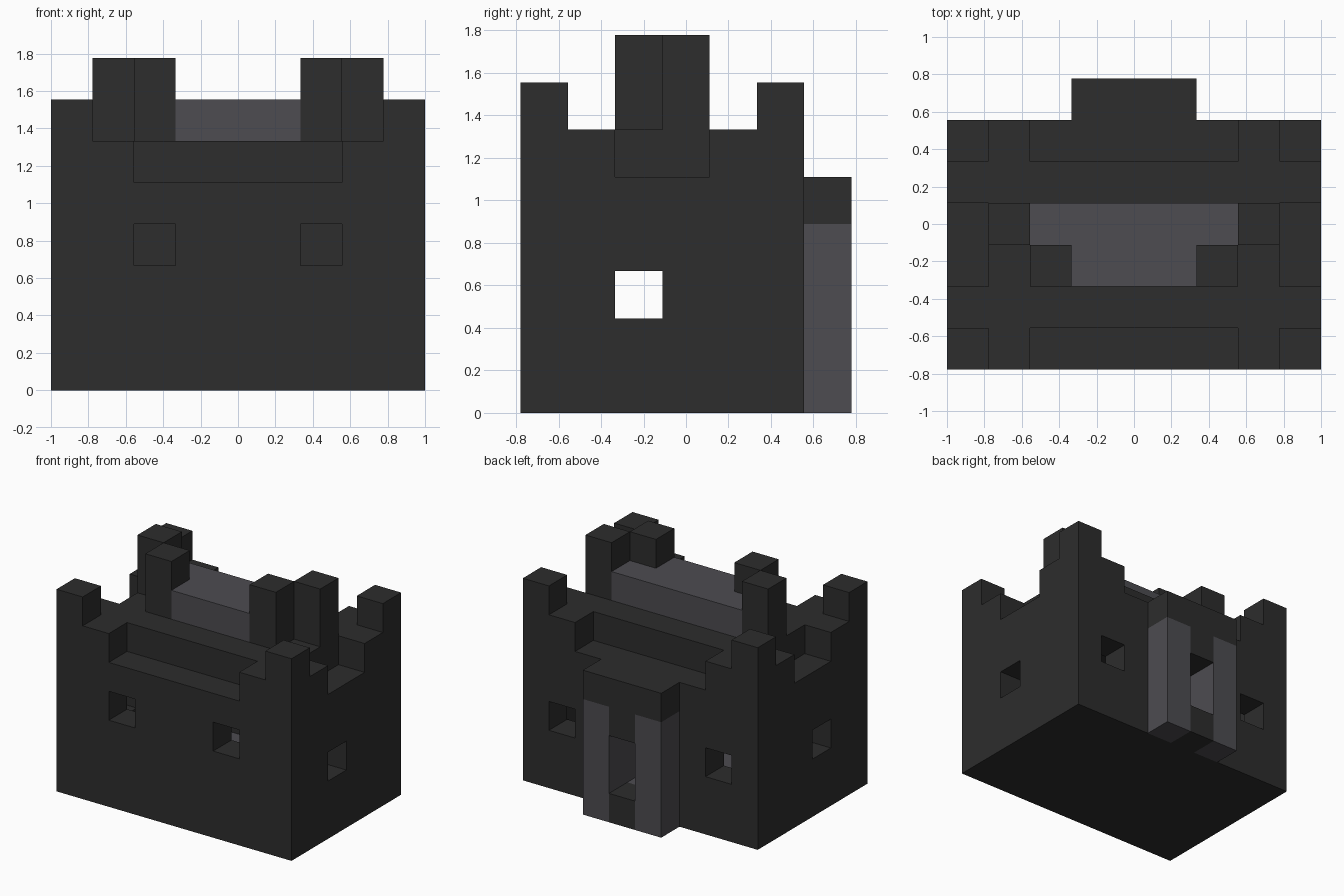
import bpy
import bmesh
from mathutils import Vector

CELL = 2 / 9                      # one building block
OFFSET = Vector((-4.5, -3.5, 0))  # centres the block grid

if "Cube" in bpy.data.objects:
    bpy.data.objects.remove(bpy.data.objects["Cube"], do_unlink=True)


def material(name, color):
    mat = bpy.data.materials.new(name)
    mat.use_nodes = True
    mat.diffuse_color = color
    mat.node_tree.nodes["Principled BSDF"].inputs["Base Color"].default_value = color
    return mat


DARK = material("dark stone", (0.026, 0.026, 0.026, 1))
GRAY = material("gray stone", (0.074, 0.072, 0.082, 1))


def prism(name, outline, z0, z1, mat):
    """Extrude a block-grid outline from z0 to z1."""
    bm = bmesh.new()
    face = bm.faces.new([bm.verts.new((Vector((x, y, z0)) + OFFSET) * CELL)
                         for x, y in outline])
    top = bmesh.ops.extrude_face_region(bm, geom=[face])["geom"]
    bmesh.ops.translate(bm, vec=(0, 0, (z1 - z0) * CELL),
                        verts=[v for v in top if isinstance(v, bmesh.types.BMVert)])
    bmesh.ops.recalc_face_normals(bm, faces=bm.faces)
    mesh = bpy.data.meshes.new(name)
    bm.to_mesh(mesh)
    bm.free()
    mesh.materials.append(mat)
    obj = bpy.data.objects.new(name, mesh)
    bpy.context.collection.objects.link(obj)
    return obj


def box(name, x, y, z, mat=DARK):
    corners = [(x[0], y[0]), (x[1], y[0]), (x[1], y[1]), (x[0], y[1])]
    return prism(name, corners, z[0], z[1], mat)


def mirrored(x):
    return (x, (9 - x[1], 9 - x[0]))


def cut(target, x, y, z):
    """Subtract a box from the target and discard the cutter."""
    cutter = box("cutter", x, y, z)
    cutter.hide_render = True
    mod = target.modifiers.new("cut", "BOOLEAN")
    mod.operation = "DIFFERENCE"
    mod.solver = "EXACT"
    mod.object = cutter
    bpy.context.view_layer.objects.active = target
    bpy.ops.object.modifier_apply(modifier=mod.name)
    bpy.data.objects.remove(cutter, do_unlink=True)


# Hollow main walls
walls = box("castle_walls", (0, 9), (0, 6), (0, 6))
cut(walls, (0.97, 8.03), (1, 5), (1, 4.9))

# Lowered parapet in the middle of each wall
cut(walls, (2, 7), (-1, 1), (5, 7))
cut(walls, (2, 7), (5, 7), (5, 7))
for x in mirrored((-1, 1)):
    cut(walls, x, (2, 4), (5, 7))

# Windows and doorway
for x in mirrored((2, 3)):
    cut(walls, x, (-1, 2), (3, 4))
for x in mirrored((1, 2)):
    cut(walls, x, (4, 7), (2, 3))
for x in mirrored((-1, 2)):
    cut(walls, x, (2, 3), (2, 3))
cut(walls, (4, 5), (4, 7), (1, 3))

# Gray floor and doorway reveals
walls.data.materials.append(GRAY)
for face in walls.data.polygons:
    c = face.center / CELL
    floor = face.normal.z > 0.9 and abs(c.z - 1) < 0.05
    reveal = abs(face.normal.x) > 0.9 and abs(abs(c.x) - 0.5) < 0.05
    face.material_index = int(floor or reveal)

# Corner battlements
for side, x in zip(("right", "left"), mirrored((0, 1))):
    for end, y in (("front", 0), ("back", 5)):
        box(f"{end}_{side}_battlement", x, (y, y + 1), (6, 7))

# Paired turrets beside the roof
for side, outer, inner in zip(("right", "left"), mirrored((1, 2)), mirrored((2, 3))):
    box(f"{side}_outer_turret", outer, (3, 4), (6, 8))
    box(f"{side}_inner_turret", inner, (2, 3), (6, 8))

# Raised roof
prism("raised_roof", [(3, 2), (6, 2), (6, 3), (7, 3), (7, 4), (2, 4), (2, 3), (3, 3)],
      6, 7, GRAY)

# Back porch
for side, x in zip(("right", "left"), mirrored((3, 4))):
    box(f"{side}_porch_pillar", x, (6, 7), (0, 4), GRAY)
box("porch_roof", (3, 6), (6, 7), (4, 5))
box("door_lintel", (4, 5), (6, 7), (3, 4))
box("door_step", (4, 5), (6, 7), (0, 1))
